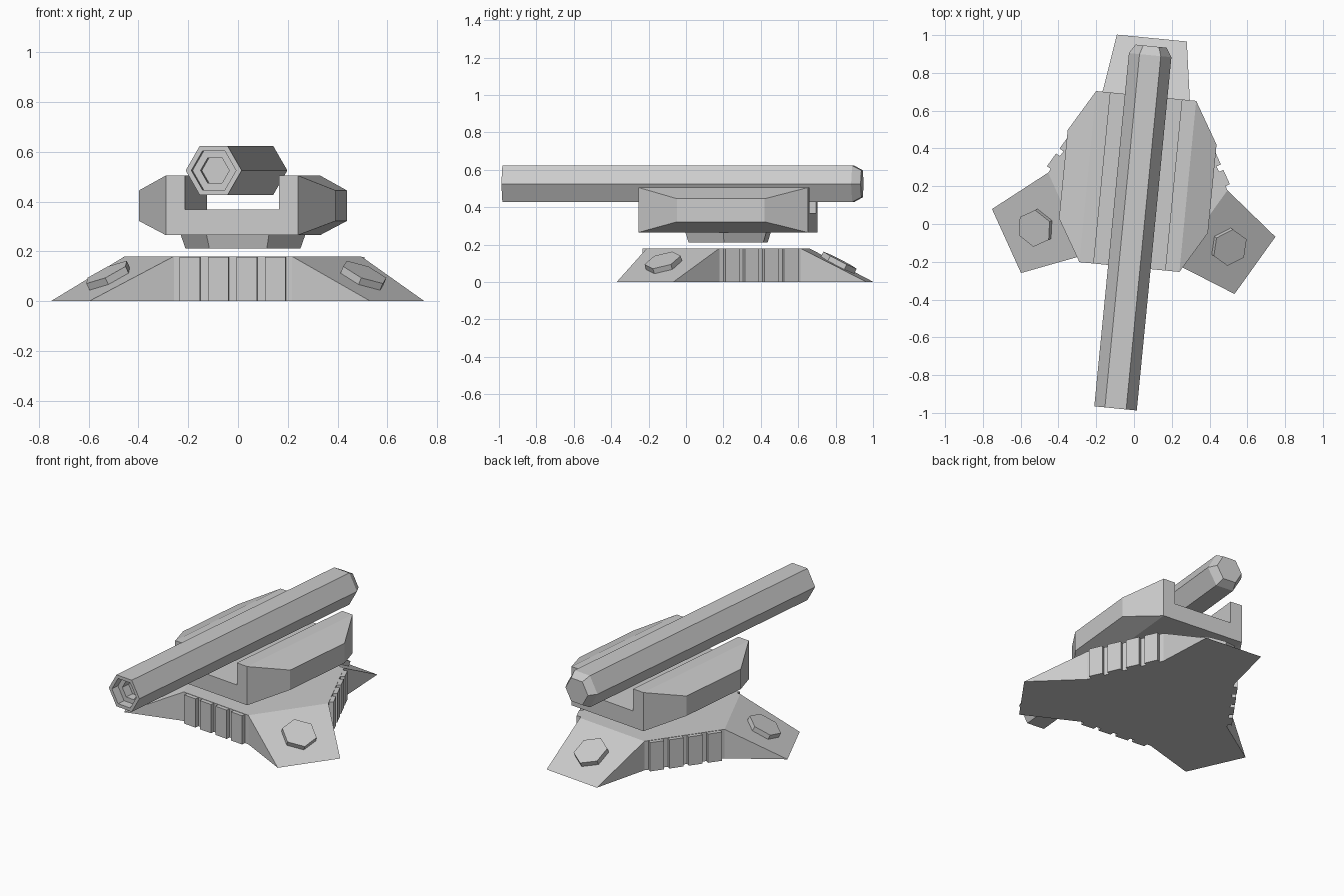
import bpy, bmesh
from math import sin, cos, pi, radians, atan2
from mathutils import Matrix, Vector

if "Cube" in bpy.data.objects:
    bpy.data.objects.remove(bpy.data.objects["Cube"])

# Whole model is yawed slightly around the pivot; local +y is the rear leg
FRAME = Matrix.Translation((0.02, 0.225, 0)) @ Matrix.Rotation(radians(-5.6), 4, 'Z')


def finish(name, bm, local=Matrix()):
    bmesh.ops.remove_doubles(bm, verts=bm.verts, dist=1e-5)
    bmesh.ops.recalc_face_normals(bm, faces=bm.faces)
    bm.transform(FRAME @ local)
    mesh = bpy.data.meshes.new(name)
    bm.to_mesh(mesh)
    bm.free()
    ob = bpy.data.objects.new(name, mesh)
    bpy.context.collection.objects.link(ob)
    return ob


def loft(rings):
    """Join equal-sized point rings with quads and cap both ends."""
    bm = bmesh.new()
    loops = [[bm.verts.new(p) for p in ring] for ring in rings]
    n = len(loops[0])
    for a, b in zip(loops, loops[1:]):
        for i in range(n):
            j = (i + 1) % n
            bm.faces.new((a[i], a[j], b[j], b[i]))
    bm.faces.new(loops[0][::-1])
    bm.faces.new(loops[-1])
    bm.normal_update()
    return bm


def hexagon(r, z, turn=0.0):
    return [Vector((r * cos(turn + i * pi / 3), r * sin(turn + i * pi / 3), z)) for i in range(6)]


def spin(k):
    return Matrix.Rotation(k * 2 * pi / 3, 4, 'Z')


# Base: hexagonal block with three legs pulled out of alternate sides
HEX_R, BASE_H, LEG_R, LEG_HW = 0.477, 0.18, 0.763, 0.186
APOTHEM = HEX_R * cos(pi / 6)
bm = loft([hexagon(HEX_R, 0), hexagon(HEX_R, BASE_H)])
for k in range(3):
    out = spin(k) @ Vector((0, 1, 0))
    side = spin(k) @ Vector((1, 0, 0))
    bm.normal_update()
    face = max(bm.faces, key=lambda f: f.normal.dot(out))
    new = bmesh.ops.extrude_discrete_faces(bm, faces=[face])['faces'][0]
    for v in new.verts:
        v.co = out * LEG_R + side * (LEG_HW if v.co.dot(side) > 0 else -LEG_HW)
    bmesh.ops.remove_doubles(bm, verts=list(bm.verts), dist=1e-5)
finish("base", bm)

# Hexagonal bolts on the leg slopes, and ribs on the walls between legs
slope = atan2(BASE_H, LEG_R - APOTHEM)
for k in range(3):
    place = (spin(k) @ Matrix.Translation((0, (LEG_R + APOTHEM) / 2, BASE_H / 2))
             @ Matrix.Rotation(-slope, 4, 'X'))
    finish(f"bolt_{k + 1}", loft([hexagon(0.1, -0.01, pi / 2), hexagon(0.1, 0.03, pi / 2)]), place)
    for i in range(4):
        bm = bmesh.new()
        bmesh.ops.create_cube(bm, size=1, matrix=Matrix.Diagonal((0.083, 0.05, BASE_H - 0.002, 1)))
        place = spin(k) @ Matrix.Translation(((i - 1.5) * 0.115, -APOTHEM, BASE_H / 2 - 0.001))
        finish(f"rib_{k + 1}_{i + 1}", bm, place)

# Pivot disc
finish("pivot", loft([hexagon(0.232, 0.212), hexagon(0.252, 0.268)]))

# Turret cradle: U profile along y, with tapered outer cheeks
W, L, CH = 0.266, 0.455, 0.19
Z0, ZF, Z1 = 0.265, 0.368, 0.505
profile = [(-W, Z0), (W, Z0), (W, Z1), (CH, Z1), (CH, ZF), (-CH, ZF), (-CH, Z1), (-W, Z1)]
bm = loft([[(x, y, z) for x, z in profile] for y in (-L, L)])
cheeks = [f for f in bm.faces if abs(f.calc_center_median().x) > W - 0.001]
for face in bmesh.ops.extrude_discrete_faces(bm, faces=cheeks)['faces']:
    for v in face.verts:
        v.co = (0.396 if v.co.x > 0 else -0.396,
                0.235 if v.co.y > 0 else -0.235,
                0.445 if v.co.z > 0.4 else 0.322)
finish("cradle", bm)

# Barrel: hexagonal tube with stepped bore at the front and tapered rear
stations = [(0.058, -1.10), (0.058, -1.155), (0.09, -1.155), (0.09, -1.207),
            (0.113, -1.207), (0.113, 0.672), (0.083, 0.72)]
bm = loft([hexagon(r, -y) for r, y in stations])
finish("barrel", bm, Matrix.Translation((0, 0, 0.525)) @ Matrix.Rotation(pi / 2, 4, 'X'))
